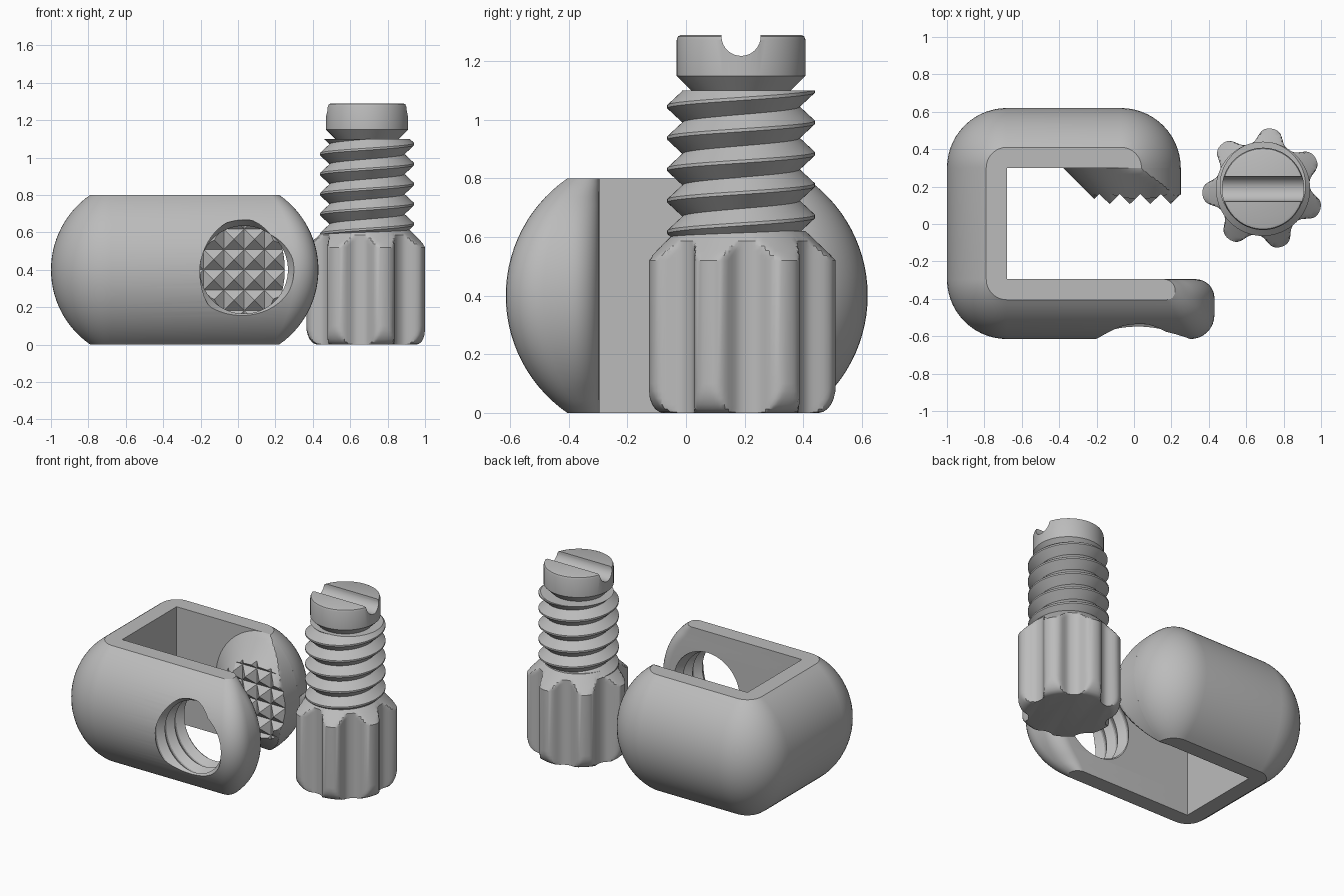
import bpy, bmesh, math
from mathutils import Matrix

if "Cube" in bpy.data.objects:
    bpy.data.objects.remove(bpy.data.objects["Cube"])

grey = bpy.data.materials.new("plain grey")
grey.diffuse_color = (0.5, 0.5, 0.5, 1)
grey.use_nodes = True
grey.node_tree.nodes["Principled BSDF"].inputs["Base Color"].default_value = grey.diffuse_color
TAU = 2 * math.pi


def finish(name, bm):
    bmesh.ops.recalc_face_normals(bm, faces=bm.faces)
    me = bpy.data.meshes.new(name)
    bm.to_mesh(me)
    bm.free()
    me.materials.append(grey)
    ob = bpy.data.objects.new(name, me)
    bpy.context.collection.objects.link(ob)
    return ob


def stack(name, rings):
    """Closed solid from equally long rings of points."""
    bm = bmesh.new()
    vs = [[bm.verts.new(p) for p in r] for r in rings]
    n = len(vs[0])
    for a, b in zip(vs, vs[1:]):
        for i in range(n):
            bm.faces.new((a[i], a[(i + 1) % n], b[(i + 1) % n], b[i]))
    bm.faces.new(vs[0])
    bm.faces.new(vs[-1])
    return finish(name, bm)


def circle(r, z, n=64, cx=0.0, cy=0.0):
    return [(cx + r * math.cos(TAU * i / n), cy + r * math.sin(TAU * i / n), z) for i in range(n)]


def boolean(ob, cutter, op):
    m = ob.modifiers.new("cut", 'BOOLEAN')
    m.object, m.operation, m.solver = cutter, op, 'EXACT'
    bpy.context.view_layer.objects.active = ob
    bpy.ops.object.modifier_apply(modifier=m.name)
    bpy.data.objects.remove(cutter)


def smooth(ob, deg=30):
    bpy.ops.object.select_all(action='DESELECT')
    ob.select_set(True)
    bpy.context.view_layer.objects.active = ob
    bpy.ops.object.shade_smooth_by_angle(angle=math.radians(deg))


def thread(name, r0, r1, z0, z1, off, pitch=0.107, n=64):
    """Right-handed V thread with a narrow flat crest, trimmed at both ends."""
    prof = [(0, r0), (0.45, r1), (0.55, r1), (1, r0)]

    def radius(s):
        s %= 1
        for (a, ra), (b, rb) in zip(prof, prof[1:]):
            if s <= b:
                return ra + (rb - ra) * (s - a) / (b - a)

    bm = bmesh.new()
    first = math.floor((z0 - off) / pitch) - 3
    rows = 3 * (math.ceil((z1 - z0) / pitch) + 7)
    cols = []
    for j in range(n):
        col = []
        for k in range(rows):
            s = first + k // 3 + prof[k % 3][0]
            z = min(max((s + j / n) * pitch + off, z0), z1)
            r = radius((z - off) / pitch - j / n)
            a = TAU * j / n
            col.append(bm.verts.new((r * math.cos(a), r * math.sin(a), z)))
        cols.append(col)
    for j in range(n):
        shift = 3 if j == n - 1 else 0
        nxt = cols[(j + 1) % n]
        for k in range(rows - 1 - shift):
            bm.faces.new((cols[j][k], nxt[k + shift], nxt[k + 1 + shift], cols[j][k + 1]))
    bmesh.ops.remove_doubles(bm, verts=bm.verts, dist=1e-5)
    bmesh.ops.delete(bm, geom=[v for v in bm.verts if not v.link_faces], context='VERTS')
    bmesh.ops.holes_fill(bm, edges=[e for e in bm.edges if e.is_boundary], sides=0)
    return finish(name, bm)


# Clamp body: barrel-shaped thickness around a square opening
BX, YB, YF = -0.68, 0.30, -0.295


def thick(z):
    return math.sqrt(max(0.486 ** 2 - (z - 0.4) ** 2, 0)) - 0.166


def arc(cx, cy, r, a0, a1, z, n):
    return [(cx + r * math.cos(math.radians(a0 + (a1 - a0) * i / n)),
             cy + r * math.sin(math.radians(a0 + (a1 - a0) * i / n)), z) for i in range(n + 1)]


def outline(z):
    d = thick(z)
    xe, ro, ri = 0.11 + d, 0.4 * d, min(0.1, 0.55 * d)
    return (arc(-0.07, YB, d, 0, 90, z, 14) + arc(BX, YB, d, 90, 180, z, 14)
            + arc(BX, YF, d, 180, 270, z, 14)
            + arc(xe - ro, YF - d + ro, ro, -90, 0, z, 8)
            + arc(xe - ri, YF - ri, ri, 0, 90, z, 8)
            + [(BX, YF, z), (BX, YB, z)])


half = math.asin(0.4 / 0.486)
clamp = stack("clamp_body", [outline(0.4 + 0.486 * math.sin(half * (i / 14 - 1))) for i in range(29)])

# Threaded hole through the front arm
hole = thread("hole_cutter", 0.235, 0.267, 0, 0.5, 0.02)
hole.matrix_world = Matrix.Translation((0.032, -0.22, 0.4)) @ Matrix.Rotation(math.pi / 2, 4, 'X')
bpy.context.view_layer.update()
boolean(clamp, hole, 'DIFFERENCE')
smooth(clamp)

# Gripping jaw: cone on the back arm, trimmed to its rounded end
rings = []
for i in range(13):
    y = YB - 0.2 * i / 12
    ring = []
    for x, z, _ in circle(0.41 - (YB - y), 0, 72, 0.03, 0.4):
        z = min(max(z, 0.0), 0.8)
        ring.append((min(x, -0.07 + thick(z)), y, z))
    rings.append(ring)
jaw = stack("jaw", rings)

# Pyramid teeth on the jaw face
bm = bmesh.new()
bmesh.ops.create_grid(bm, x_segments=8, y_segments=8, size=0.436)
front = bm.faces[:]
bmesh.ops.poke(bm, faces=front, offset=0.053)
ext = bmesh.ops.extrude_face_region(bm, geom=bm.faces[:], use_keep_orig=True)
for v in [g for g in ext["geom"] if isinstance(g, bmesh.types.BMVert)]:
    v.co.z = -0.4
teeth = finish("teeth_cutter", bm)
teeth.matrix_world = Matrix.Translation((0.033, 0.16, 0.4)) @ Matrix.Rotation(math.pi / 2, 4, 'X')
bpy.context.view_layer.update()
boolean(jaw, teeth, 'INTERSECT')
smooth(jaw, 25)

# Screw: fluted knob
SX, SY = 0.69, 0.188


def knob_ring(env, z, n=168):
    pts = []
    for i in range(n):
        a = TAU * i / n
        c = math.cos(7 * (a - math.radians(82)))
        r = min(0.2875 + 0.0375 * math.tanh(1.3 * c) / math.tanh(1.3), env)
        pts.append((SX + r * math.cos(a), SY + r * math.sin(a), z))
    return pts


levels = [(0.265 + 0.06 * math.sin(t * math.pi / 12), 0.1 * (1 - math.cos(t * math.pi / 12))) for t in range(7)]
levels += [(0.325 - 0.105 * t / 6, 0.52 + 0.1 * t / 6) for t in range(7)]
smooth(stack("screw_knob", [knob_ring(r, z) for r, z in levels]))

# Screw thread
shaft = thread("screw_thread", 0.2, 0.252, 0.59, 1.1, 1.018)
shaft.location = (SX, SY, 0)
smooth(shaft)

# Screw head with a round-bottomed slot
head = stack("screw_head", [circle(r, z, 64, SX, SY) for r, z in
                            [(0.17, 1.06), (0.17, 1.1), (0.22, 1.15), (0.22, 1.272),
                             (0.215, 1.285), (0.203, 1.29)]])
slot = stack("slot_cutter", [[(x, SY + p, 1.285 + q) for p, q, _ in circle(0.067, 0, 32)]
                             for x in (SX - 0.4, SX + 0.4)])
boolean(head, slot, 'DIFFERENCE')
smooth(head)
